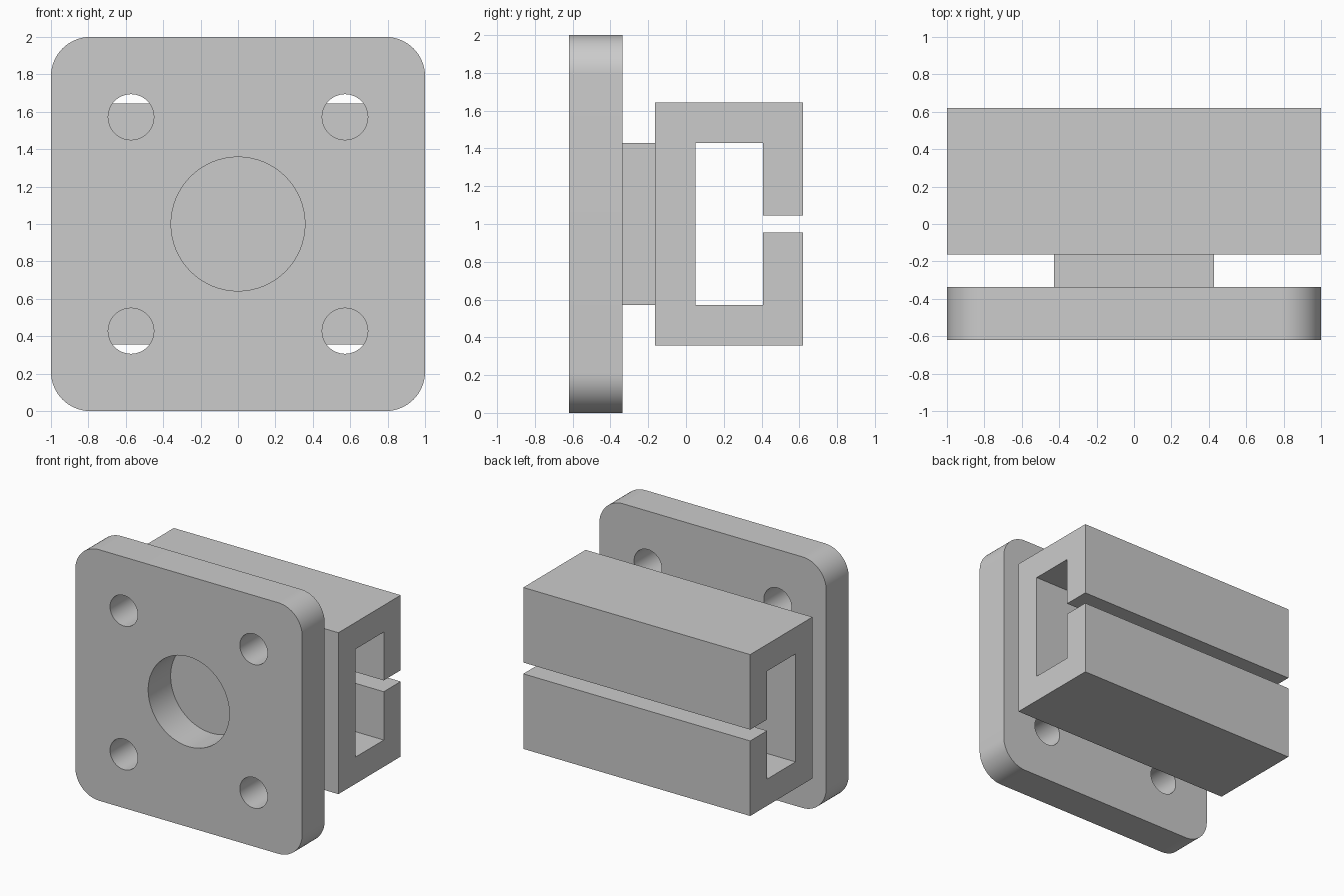
import bpy, bmesh
from math import sin, cos, pi, radians

if "Cube" in bpy.data.objects:
    bpy.data.objects.remove(bpy.data.objects["Cube"])


def arc(cx, cy, r, start, end, n):
    return [(cx + r * cos(start + (end - start) * i / n),
             cy + r * sin(start + (end - start) * i / n)) for i in range(n + 1)]


def circle(cx, cy, r, n=64):
    return arc(cx, cy, r, 0, 2 * pi, n)[:-1]


def rect(w, h):
    return [(-w, -h), (w, -h), (w, h), (-w, h)]


def extrude(name, loops, depth, location, rotation):
    """Fill closed outlines (inner ones become holes) and extrude them."""
    curve = bpy.data.curves.new(name, 'CURVE')
    curve.dimensions = '2D'
    curve.fill_mode = 'BOTH'
    curve.extrude = depth / 2
    for loop in loops:
        spline = curve.splines.new('POLY')
        spline.points.add(len(loop) - 1)
        for point, (x, y) in zip(spline.points, loop):
            point.co = (x, y, 0, 1)
        spline.use_cyclic_u = True
    obj = bpy.data.objects.new(name, curve)
    bpy.context.collection.objects.link(obj)
    obj.location = location
    obj.rotation_euler = rotation
    bpy.ops.object.select_all(action='DESELECT')
    obj.select_set(True)
    bpy.context.view_layer.objects.active = obj
    bpy.ops.object.convert(target='MESH')
    obj = bpy.context.object
    # weld caps to walls
    bm = bmesh.new()
    bm.from_mesh(obj.data)
    bmesh.ops.remove_doubles(bm, verts=bm.verts, dist=1e-4)
    bmesh.ops.recalc_face_normals(bm, faces=bm.faces)
    bm.to_mesh(obj.data)
    bm.free()
    bpy.ops.object.shade_smooth_by_angle(angle=radians(30))
    return obj


FACING_FRONT = (pi / 2, 0, 0)
FACING_SIDE = (pi / 2, 0, pi / 2)
Y_FRONT, Y_PLATE, Y_NECK, Y_BACK = -0.62, -0.337, -0.164, 0.62

# Mounting plate: rounded square with a centre bore and four bolt holes
R = 0.21
outline = []
for i, (sx, sy) in enumerate([(1, 1), (-1, 1), (-1, -1), (1, -1)]):
    outline += arc(sx * (1 - R), sy * (1 - R), R, i * pi / 2, (i + 1) * pi / 2, 16)
holes = [circle(0, 0, 0.358)]
holes += [circle(x, z, 0.122, 48) for x in (-0.572, 0.572) for z in (-0.572, 0.572)]
extrude("mounting_plate", [outline] + holes, Y_PLATE - Y_FRONT,
        (0, (Y_FRONT + Y_PLATE) / 2, 1), FACING_FRONT)

# Square spacer block between plate and rail
extrude("spacer_block", [rect(0.427, 0.43)], Y_NECK - Y_PLATE,
        (0, (Y_PLATE + Y_NECK) / 2, 1), FACING_FRONT)

# C-shaped rail with a slot along its back; upper half mirrored downwards
half = [(0.407, 0.045), (Y_BACK, 0.045), (Y_BACK, 0.643), (Y_NECK, 0.643)]
inner = [(0.049, 0.43), (0.407, 0.43)]
lower = [(y, -z) for y, z in reversed(half)]
lower_inner = [(y, -z) for y, z in reversed(inner)]
extrude("slotted_rail", [half + lower + lower_inner + inner], 2,
        (0, 0, 1), FACING_SIDE)
